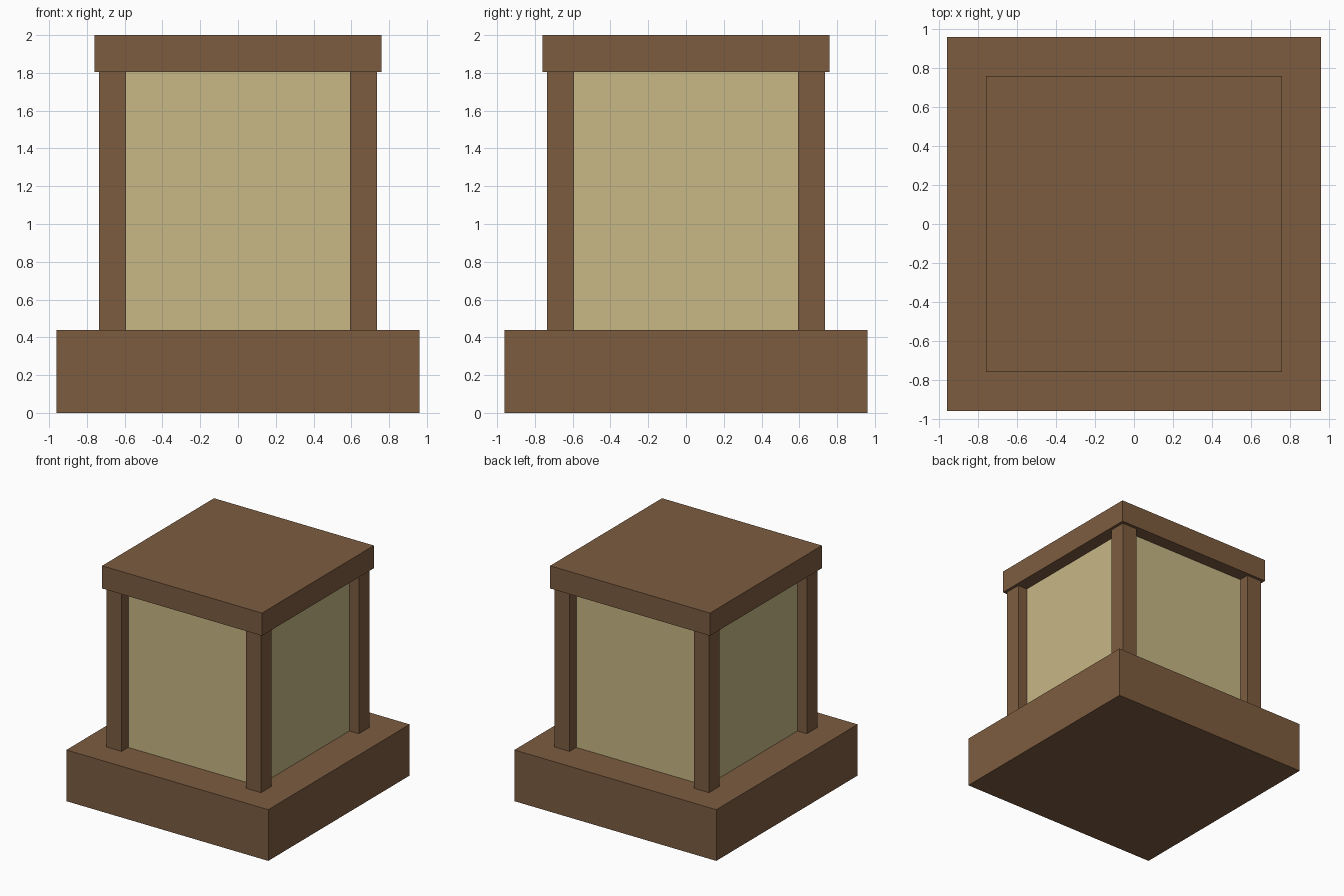
import bpy

cube = bpy.data.objects.get("Cube")
if cube:
    bpy.data.objects.remove(cube, do_unlink=True)


def make_material(name, rgb):
    mat = bpy.data.materials.new(name)
    mat.use_nodes = True
    color = (*rgb, 1.0)
    mat.diffuse_color = color
    mat.node_tree.nodes["Principled BSDF"].inputs["Base Color"].default_value = color
    return mat


def add_box(name, low, high, mat):
    """Axis-aligned box between two opposite corners."""
    center = [(a + b) / 2 for a, b in zip(low, high)]
    bpy.ops.mesh.primitive_cube_add(size=1, location=center)
    obj = bpy.context.object
    obj.name = name
    obj.scale = [b - a for a, b in zip(low, high)]
    bpy.ops.object.transform_apply(location=False, rotation=False, scale=True)
    obj.data.materials.append(mat)
    return obj


def add_slab(name, half, bottom, top, mat):
    """Square slab centred on the vertical axis."""
    return add_box(name, (-half, -half, bottom), (half, half, top), mat)


wood = make_material("brown wood", (0.205, 0.107, 0.051))
paper = make_material("cream paper", (0.578, 0.479, 0.238))

BASE_TOP, CAP_BOTTOM = 0.44, 1.805
POST_INNER, POST_OUTER = 0.592, 0.735

# Base, paper body and cap
add_slab("base", 0.96, 0, BASE_TOP, wood)
add_slab("paper_body", 0.645, BASE_TOP, CAP_BOTTOM, paper)
add_slab("cap", 0.76, CAP_BOTTOM, 2, wood)

# Four corner posts, standing proud of the paper
for side_y, depth in ((-1, "front"), (1, "back")):
    for side_x, side in ((1, "left"), (-1, "right")):
        xs = sorted((side_x * POST_INNER, side_x * POST_OUTER))
        ys = sorted((side_y * POST_INNER, side_y * POST_OUTER))
        add_box(f"{depth}_{side}_post",
                (xs[0], ys[0], BASE_TOP), (xs[1], ys[1], CAP_BOTTOM), wood)
